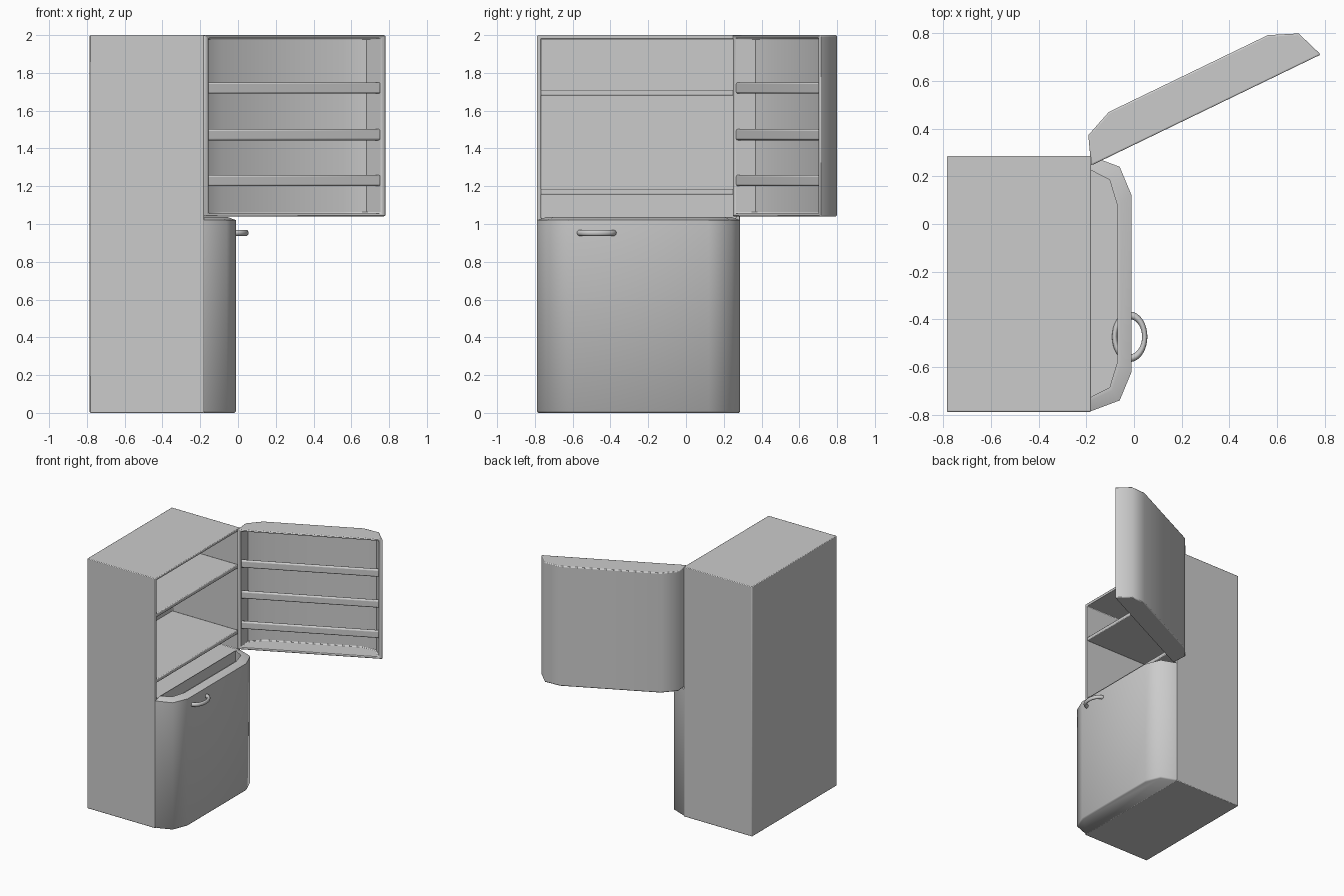
import bpy, bmesh, math

if "Cube" in bpy.data.objects:
    bpy.data.objects.remove(bpy.data.objects["Cube"])

W, D = 1.07, 0.17          # door width and depth
PLAN = [(0, 0), (0.045, 0.12), (0.165, D), (0.905, D), (1.025, 0.12), (W, 0)]


def plan(inset=0.0, back=0.0):
    """Door outline in plan, shrunk from the sides and front."""
    k, m = (W - 2 * inset) / W, (D - inset) / D
    return [(W / 2 + (s - W / 2) * k, d * m if d else back) for s, d in PLAN]


def finish(ob, bevel=0.0, angle=50):
    if bevel:
        mod = ob.modifiers.new("bevel", 'BEVEL')
        mod.width, mod.segments = bevel, 2
        mod.limit_method, mod.angle_limit = 'ANGLE', math.radians(60)
    bpy.ops.object.select_all(action='DESELECT')
    bpy.context.view_layer.objects.active = ob
    ob.select_set(True)
    bpy.ops.object.shade_smooth_by_angle(angle=math.radians(angle))
    return ob


def loft(name, rings, loc=(0, 0), angle=0.0):
    """Skin a stack of (outline, z) rings and cap both ends."""
    bm = bmesh.new()
    loops = [[bm.verts.new((x, y, z)) for x, y in pts] for pts, z in rings]
    n = len(loops[0])
    for a, b in zip(loops, loops[1:]):
        for i in range(n):
            j = (i + 1) % n
            bm.faces.new((a[i], a[j], b[j], b[i]))
    bm.faces.new(loops[0])
    bm.faces.new(loops[-1])
    bmesh.ops.recalc_face_normals(bm, faces=bm.faces)
    me = bpy.data.meshes.new(name)
    bm.to_mesh(me)
    bm.free()
    ob = bpy.data.objects.new(name, me)
    bpy.context.collection.objects.link(ob)
    ob.location = (loc[0], loc[1], 0)
    ob.rotation_euler.z = math.radians(angle)
    return ob


def box(name, x0, x1, y0, y1, z0, z1, **place):
    r = [(x0, y0), (x1, y0), (x1, y1), (x0, y1)]
    return loft(name, [(r, z0), (r, z1)], **place)


def carve(ob, cutter):
    """Hollow out ob and remove the cutter."""
    mod = ob.modifiers.new("hollow", 'BOOLEAN')
    mod.operation, mod.object, mod.solver = 'DIFFERENCE', cutter, 'EXACT'
    bpy.context.view_layer.objects.active = ob
    bpy.ops.object.modifier_apply(modifier=mod.name)
    bpy.data.objects.remove(cutter)


# cabinet with open upper compartment
cabinet = box("cabinet", -0.785, -0.18, -0.788, 0.285, 0, 2)
carve(cabinet, box("cutter", -0.765, 0, -0.768, 0.265, 1.03, 1.98))
finish(cabinet, 0.005)

# inner shelves
for i, z in enumerate((1.155, 1.68)):
    finish(box(f"shelf_{i + 1}", -0.77, -0.185, -0.77, 0.267, z, z + 0.03), 0.006)

# closed lower door with a recessed top
lower = dict(loc=(-0.18, 0.285), angle=-90)
finish(loft("lower_door", [
    (plan(0.01), 0), (plan(), 0.01), (plan(), 1.02), (plan(0.045), 1.037),
    (plan(0.06), 1.037), (plan(0.06), 0.95)], **lower))

# open upper door shell
upper = dict(loc=(-0.18, 0.245), angle=25.8)
door = loft("upper_door", [(plan(), 1.04), (plan(), 2)], **upper)
carve(door, loft("cutter", [(plan(0.02, -0.02), 1.056), (plan(0.02, -0.02), 1.984)], **upper))
finish(door, 0.007)

# door rack rails
for i, z in enumerate((1.2, 1.443, 1.69)):
    finish(box(f"door_rail_{i + 1}", 0.02, 1.045, 0.008, 0.035, z, z + 0.06, **upper), 0.01)

# oval ring handle on the lower door
bpy.ops.mesh.primitive_torus_add(major_radius=0.09, minor_radius=0.016,
                                 major_segments=32, minor_segments=10,
                                 location=(-0.018, -0.473, 0.953))
handle = bpy.context.object
handle.name = "handle"
handle.scale = (0.7, 1.0, 1.0)
finish(handle)
